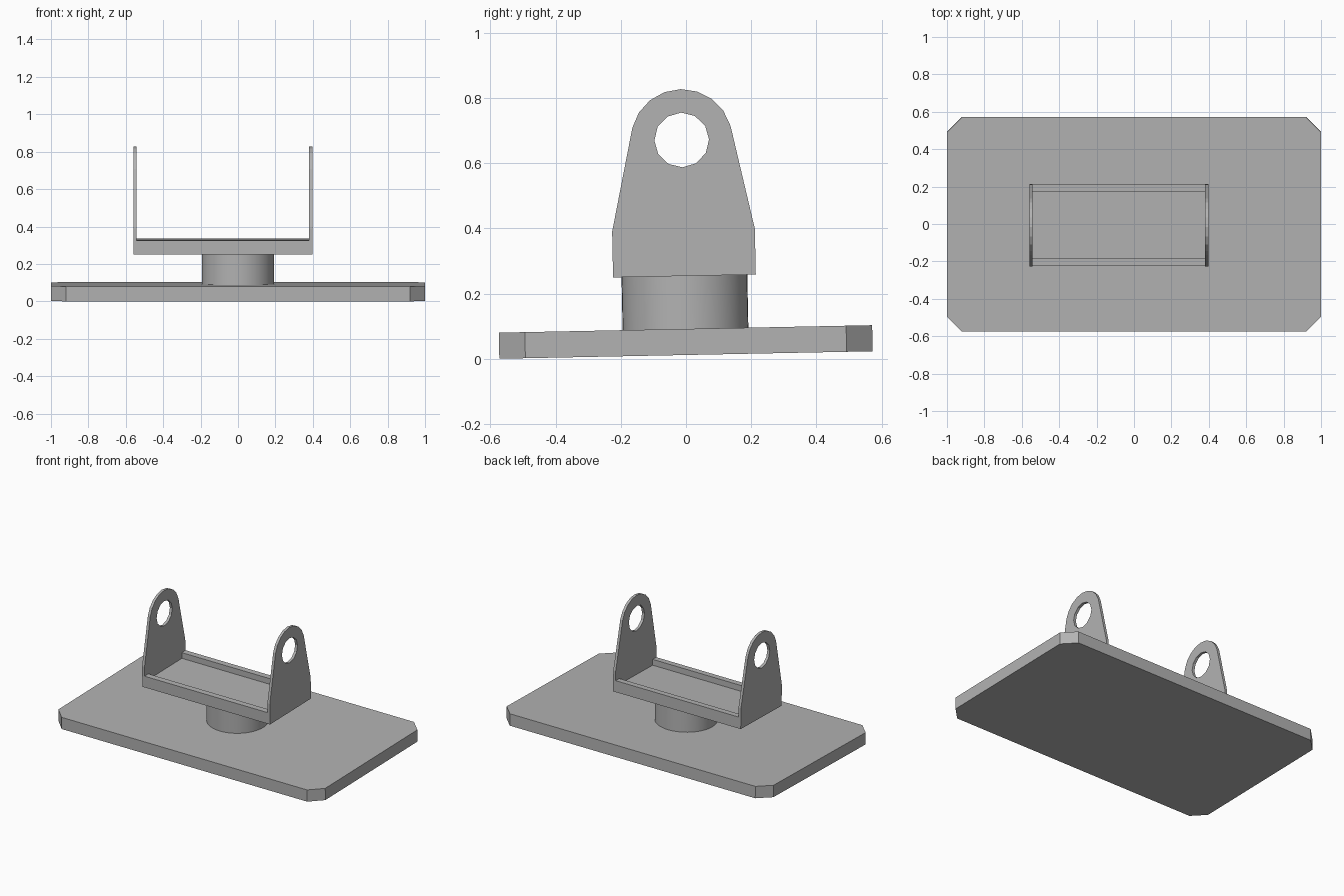
import bpy, bmesh
from math import radians, cos, sin, pi
from mathutils import Matrix

cube = bpy.data.objects.get("Cube")
if cube:
    bpy.data.objects.remove(cube, do_unlink=True)

# The whole stand leans slightly forward about the x axis
TILT = Matrix.Translation((0, 0, 0.0115)) @ Matrix.Rotation(0.02, 4, 'X')

grey = bpy.data.materials.new("plain_grey")
grey.use_nodes = True
colour = (0.45, 0.45, 0.45, 1)
grey.diffuse_color = colour
grey.node_tree.nodes["Principled BSDF"].inputs["Base Color"].default_value = colour


def plate(name, outlines, thickness, placement):
    """Flat plate from closed outlines; inner outlines become holes."""
    curve = bpy.data.curves.new(name, 'CURVE')
    curve.dimensions = '2D'
    curve.fill_mode = 'BOTH'
    curve.extrude = thickness / 2
    for points in outlines:
        spline = curve.splines.new('POLY')
        spline.points.add(len(points) - 1)
        for target, (u, v) in zip(spline.points, points):
            target.co = (u, v, 0, 1)
        spline.use_cyclic_u = True
    obj = bpy.data.objects.new(name, curve)
    bpy.context.collection.objects.link(obj)
    bpy.ops.object.select_all(action='DESELECT')
    obj.select_set(True)
    bpy.context.view_layer.objects.active = obj
    bpy.ops.object.convert(target='MESH')
    obj = bpy.context.view_layer.objects.active
    obj.name = name
    bm = bmesh.new()
    bm.from_mesh(obj.data)
    bmesh.ops.remove_doubles(bm, verts=bm.verts, dist=0.0001)
    bmesh.ops.recalc_face_normals(bm, faces=bm.faces)
    for face in bm.faces:
        face.smooth = False
    bm.to_mesh(obj.data)
    bm.free()
    obj.data.materials.clear()
    obj.data.materials.append(grey)
    obj.matrix_world = TILT @ placement


def box(name, x, y, z):
    """Box from (low, high) ranges."""
    bm = bmesh.new()
    bmesh.ops.create_cube(bm, size=1)
    for vert in bm.verts:
        vert.co = [sum(r) / 2 + c * (r[1] - r[0]) for c, r in zip(vert.co, (x, y, z))]
    mesh = bpy.data.meshes.new(name)
    bm.to_mesh(mesh)
    bm.free()
    mesh.materials.append(grey)
    obj = bpy.data.objects.new(name, mesh)
    bpy.context.collection.objects.link(obj)
    obj.matrix_world = TILT


# Base plate with clipped corners
W, D, CLIP, BASE = 1.0, 0.573, 0.08, 0.08
corner = [(W, D - CLIP), (W - CLIP, D)]
half = corner + [(-x, y) for x, y in reversed(corner)]
outline = half + [(-x, -y) for x, y in half]
plate("base_plate", [outline], BASE, Matrix.Translation((0, 0, BASE / 2)))

# Round pedestal
BOTTOM, RIM, FLOOR = 0.2425, 0.319, 0.28
bpy.ops.mesh.primitive_cylinder_add(vertices=48, radius=0.193, depth=BOTTOM - BASE)
pedestal = bpy.context.object
pedestal.name = "pedestal"
pedestal.data.materials.append(grey)
bpy.ops.object.shade_smooth_by_angle(angle=radians(30))
pedestal.matrix_world = TILT @ Matrix.Translation((0, 0, (BASE + BOTTOM) / 2))

# Shallow tray, set off to the right of the pedestal
LEFT, RIGHT, THICK, DEPTH, LIP = 0.397, -0.56, 0.018, 0.219, 0.04
span = (RIGHT + THICK, LEFT - THICK)
box("tray_floor", span, (LIP - DEPTH, DEPTH - LIP), (BOTTOM, FLOOR))
box("tray_front_lip", span, (-DEPTH, LIP - DEPTH), (BOTTOM, RIM))
box("tray_back_lip", span, (DEPTH - LIP, DEPTH), (BOTTOM, RIM))

# Upright ears with rounded tops and round holes
EYE = 0.66
arc = [radians(15 + 150 * i / 8) for i in range(9)]
ear = [(-DEPTH, 0.383), (-DEPTH, BOTTOM), (DEPTH, BOTTOM), (DEPTH, 0.383)]
ear += [(0.156 * cos(a), EYE + 0.156 * sin(a)) for a in arc]
hole = [(0.084 * cos(i * pi / 6), EYE + 0.084 * sin(i * pi / 6)) for i in range(12)]
upright = Matrix.Rotation(pi / 2, 4, 'Z') @ Matrix.Rotation(pi / 2, 4, 'X')
for name, x in (("left_ear", LEFT - THICK / 2), ("right_ear", RIGHT + THICK / 2)):
    plate(name, [ear, hole], THICK, Matrix.Translation((x, 0, 0)) @ upright)
